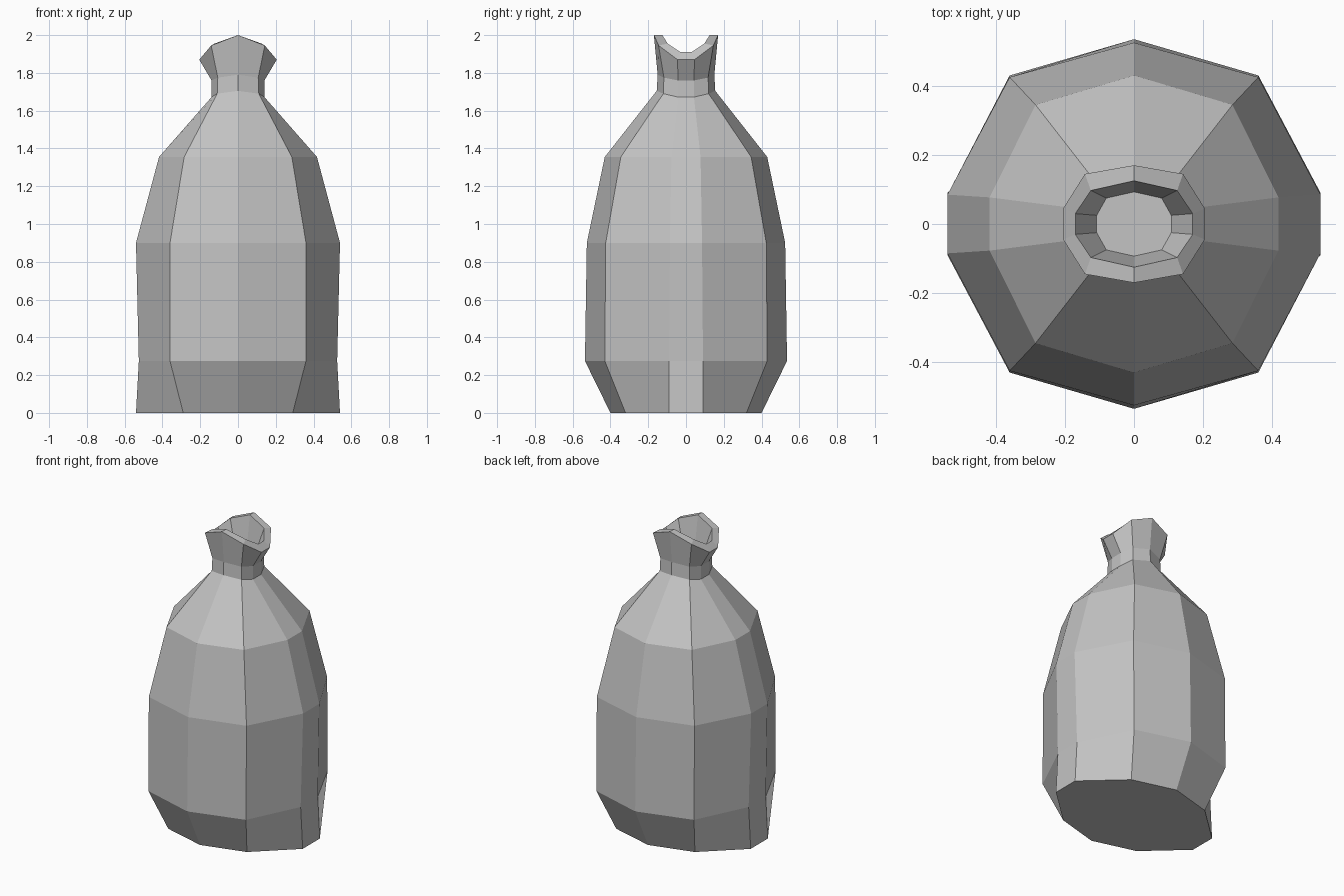
import bpy
import bmesh

cube = bpy.data.objects.get("Cube")
if cube:
    bpy.data.objects.remove(cube, do_unlink=True)

# Single plain grey cloth colour
cloth = bpy.data.materials.new("grey cloth")
cloth.use_nodes = True
colour = (0.55, 0.55, 0.55, 1)
cloth.diffuse_color = colour
cloth.node_tree.nodes["Principled BSDF"].inputs["Base Color"].default_value = colour


def ring(bm, middle, corner, side):
    """Ten-sided loop mirrored from one quarter: middle (y, z), corner and side (x, y, z)."""
    quarter = [side, corner]
    right = [(x, y, z) for x, y, z in quarter]
    left = [(-x, y, z) for x, y, z in reversed(quarter)]
    back = right + [(0, *middle)] + left
    front = [(-x, -y, z) for x, y, z in back]
    return [bm.verts.new(p) for p in back + front]


def level(z, middle_y, corner, side):
    return (middle_y, z), (*corner, z), (*side, z)


profile = [
    # Sack body, from the base to the shoulders
    level(0, 0.40, (0.29, 0.32), (0.54, 0.09)),
    level(0.275, 0.535, (0.36, 0.43), (0.525, 0.09)),
    level(0.9, 0.525, (0.36, 0.425), (0.54, 0.085)),
    level(1.355, 0.43, (0.285, 0.345), (0.418, 0.077)),
    # Tied neck
    ((0.155, 1.705), (0.11, 0.12, 1.69), (0.14, 0.042, 1.672)),
    ((0.15, 1.79), (0.107, 0.117, 1.775), (0.14, 0.042, 1.76)),
    # Flared mouth, rim and hollow inside
    ((0.17, 2.0), (0.142, 0.145, 1.945), (0.205, 0.045, 1.87)),
    ((0.125, 2.0), (0.125, 0.097, 1.955), (0.17, 0.03, 1.91)),
    ((0.093, 1.80), (0.08, 0.075, 1.80), (0.108, 0.025, 1.80)),
]

bm = bmesh.new()
rings = [ring(bm, *section) for section in profile]
for low, high in zip(rings, rings[1:]):
    for i in range(len(low)):
        j = (i + 1) % len(low)
        bm.faces.new((low[i], low[j], high[j], high[i]))

# Base and floor of the mouth
bm.faces.new(list(reversed(rings[0])))
bm.faces.new(rings[-1])
bmesh.ops.recalc_face_normals(bm, faces=bm.faces)

mesh = bpy.data.meshes.new("sack")
bm.to_mesh(mesh)
bm.free()
mesh.materials.append(cloth)
sack = bpy.data.objects.new("sack", mesh)
bpy.context.collection.objects.link(sack)
